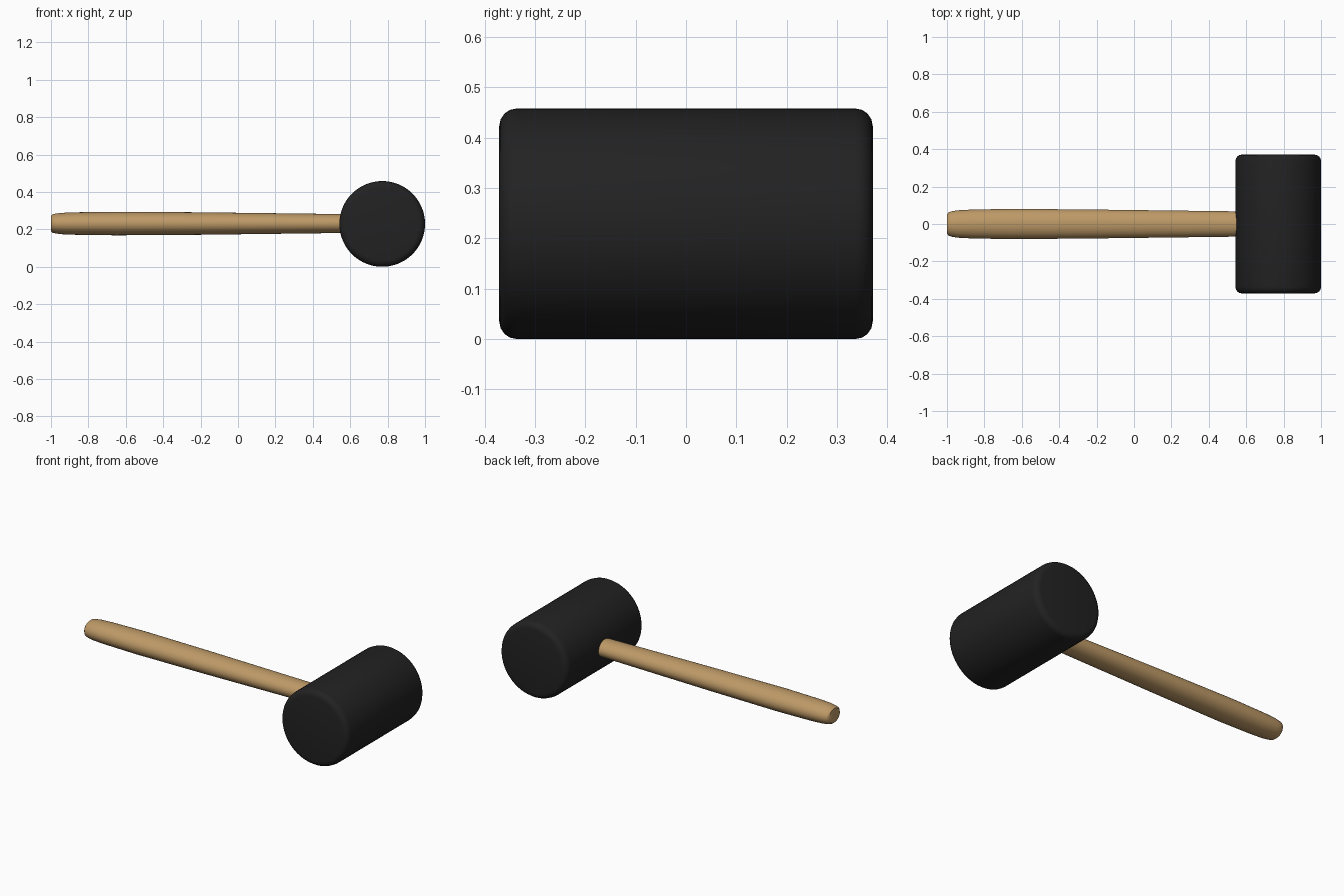
import bpy
import bmesh
from math import cos, sin, pi, radians
from mathutils import Matrix

cube = bpy.data.objects.get("Cube")
if cube:
    bpy.data.objects.remove(cube, do_unlink=True)

AXIS_Z = 0.229       # height of the shared centre line
HEAD_X = 0.771
HEAD_RADIUS = 0.229
HEAD_HALF = 0.371
EDGE = 0.035         # rounding of the head rims


def make_material(name, colour, roughness):
    mat = bpy.data.materials.new(name)
    mat.use_nodes = True
    mat.diffuse_color = colour
    bsdf = mat.node_tree.nodes["Principled BSDF"]
    bsdf.inputs["Base Color"].default_value = colour
    bsdf.inputs["Roughness"].default_value = roughness
    return mat


def loft(name, stations, sides, matrix, mat):
    """Skin elliptical rings (position, half width, half height) along x."""
    bm = bmesh.new()
    rings = []
    for pos, width, height in stations:
        rings.append([bm.verts.new((pos, width * cos(2 * pi * i / sides),
                                    height * sin(2 * pi * i / sides)))
                      for i in range(sides)])
    for a, b in zip(rings, rings[1:]):
        for i in range(sides):
            j = (i + 1) % sides
            bm.faces.new((a[i], a[j], b[j], b[i]))
    bm.faces.new(rings[0])
    bm.faces.new(rings[-1])
    bmesh.ops.recalc_face_normals(bm, faces=bm.faces)
    bm.transform(matrix)
    mesh = bpy.data.meshes.new(name)
    bm.to_mesh(mesh)
    bm.free()
    mesh.materials.append(mat)
    obj = bpy.data.objects.new(name, mesh)
    bpy.context.collection.objects.link(obj)
    bpy.ops.object.select_all(action='DESELECT')
    obj.select_set(True)
    bpy.context.view_layer.objects.active = obj
    bpy.ops.object.shade_smooth_by_angle(angle=radians(40))
    return obj


rubber = make_material("black rubber", (0.016, 0.016, 0.016, 1), 0.7)
wood = make_material("light wood", (0.51, 0.32, 0.135, 1), 0.6)

# Mallet head: a cylinder lying along y with rounded rims
STEPS = 4
rim = []
for i in range(STEPS + 1):
    a = pi / 2 * i / STEPS
    r = HEAD_RADIUS - EDGE + EDGE * sin(a)
    rim.append((HEAD_HALF - EDGE + EDGE * cos(a), r, r))
head_profile = [(-p, w, h) for p, w, h in rim] + rim[::-1]
loft("mallet_head", head_profile, 64,
     Matrix.Translation((HEAD_X, 0, AXIS_Z)) @ Matrix.Rotation(pi / 2, 4, 'Z'),
     rubber)

# Handle: oval section, swelling at the grip and tapering into the head
handle_profile = [
    (-1.0, 0.052, 0.042), (-0.992, 0.062, 0.049), (-0.975, 0.068, 0.053),
    (-0.945, 0.073, 0.057), (-0.87, 0.077, 0.06), (-0.65, 0.081, 0.063),
    (-0.2, 0.077, 0.06), (0.2, 0.072, 0.055), (0.6, 0.067, 0.05),
    (HEAD_X, 0.065, 0.049),
]
loft("handle", handle_profile, 32, Matrix.Translation((0, 0, AXIS_Z + 0.002)), wood)
